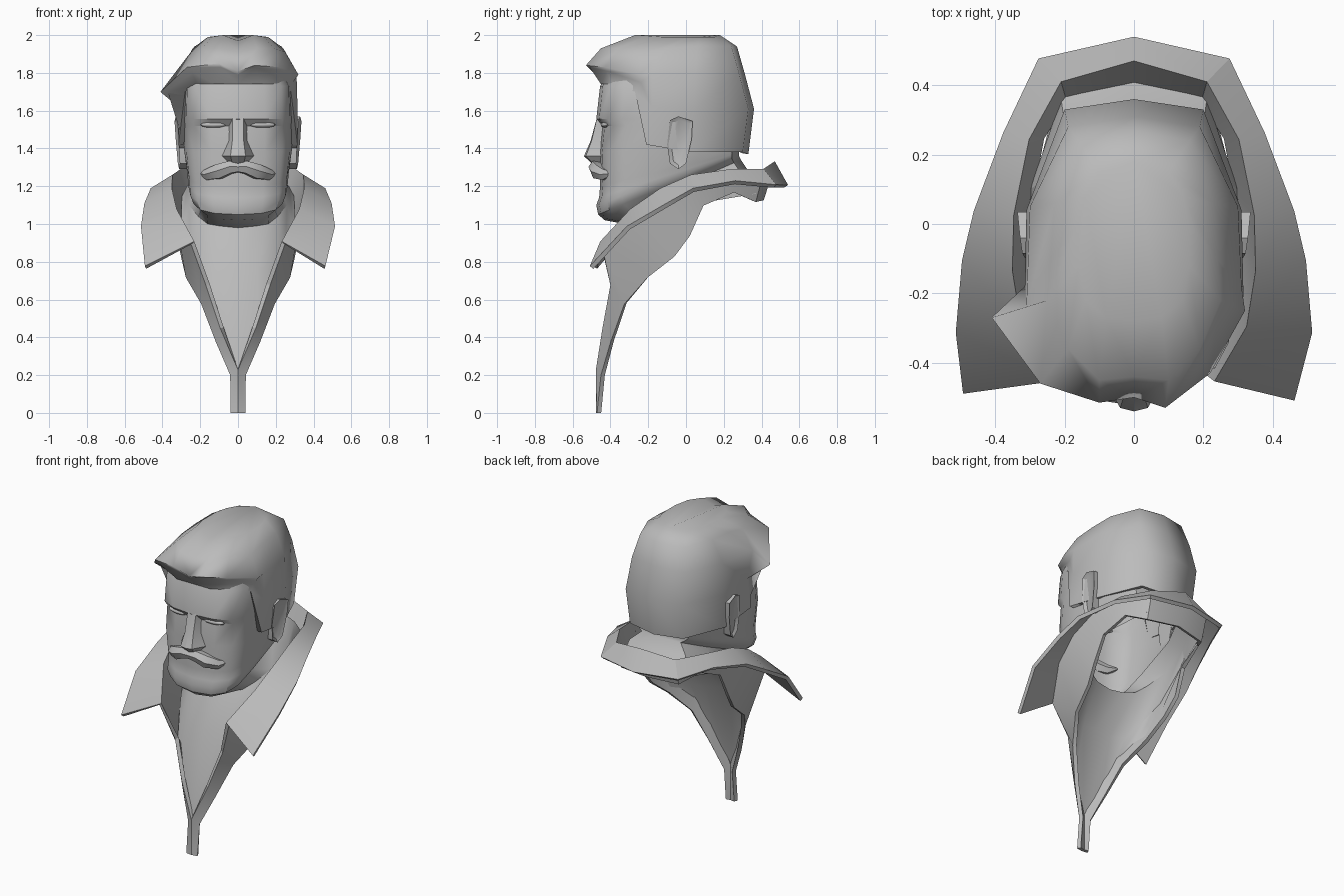
import bpy
import bmesh
import math

cube = bpy.data.objects.get("Cube")
if cube:
    bpy.data.objects.remove(cube, do_unlink=True)

clay = bpy.data.materials.new("clay_grey")
clay.use_nodes = True
GREY = (0.5, 0.5, 0.5, 1)
clay.diffuse_color = GREY
clay.node_tree.nodes["Principled BSDF"].inputs["Base Color"].default_value = GREY


def finish(obj, angle):
    """Give the part its colour and smooth shading with sharp creases."""
    obj.data.materials.append(clay)
    bpy.ops.object.select_all(action="DESELECT")
    obj.select_set(True)
    bpy.context.view_layer.objects.active = obj
    for modifier in list(obj.modifiers):
        bpy.ops.object.modifier_apply(modifier=modifier.name)
    bpy.ops.object.shade_smooth_by_angle(angle=math.radians(angle))


def add_side(bm, rows, sign, cap_last):
    """Skin one half of a part from rows of points."""
    grid = [[bm.verts.new((sign * x, y, z)) for x, y, z in row] for row in rows]
    for low, high in zip(grid, grid[1:]):
        for i in range(len(low) - 1):
            bm.faces.new((low[i], low[i + 1], high[i + 1], high[i]))
    if cap_last:
        bm.faces.new(grid[-1])


def sheet(name, rows, left_over=None, cap_last=False,
          thickness=0, offset=0, angle=30):
    """Symmetric skinned part; left_over replaces the rows on the -x side."""
    bm = bmesh.new()
    add_side(bm, rows, 1, cap_last)
    add_side(bm, left_over or rows, -1, cap_last)
    bmesh.ops.remove_doubles(bm, verts=bm.verts, dist=0.001)
    bmesh.ops.dissolve_degenerate(bm, edges=bm.edges, dist=0.001)
    bmesh.ops.recalc_face_normals(bm, faces=bm.faces)
    mesh = bpy.data.meshes.new(name)
    bm.to_mesh(mesh)
    bm.free()
    obj = bpy.data.objects.new(name, mesh)
    bpy.context.collection.objects.link(obj)
    if thickness:
        solid = obj.modifiers.new("thickness", "SOLIDIFY")
        solid.thickness = thickness
        solid.offset = offset
    finish(obj, angle)
    return obj


# Chest and neck: rows from the open hem up, columns from front to nape
neck = [
    [(0, -.46, .22), (.105, -.415, .42), (.18, -.36, .63), (.23, -.28, .71),
     (.28, -.16, .78), (.3, .07, 1.11), (.22, .37, 1.16), (0, .42, 1.17)],
    [(0, -.35, .77), (.1, -.34, .75), (.19, -.31, .76), (.25, -.23, .85),
     (.3, -.12, .95), (.3, .1, 1.14), (.21, .36, 1.17), (0, .41, 1.18)],
    [(0, -.22, .98), (.1, -.21, .99), (.16, -.18, 1), (.21, -.13, 1.04),
     (.26, -.03, 1.1), (.27, .12, 1.2), (.2, .29, 1.27), (0, .33, 1.28)]]

# Head: one half section scaled for each level, tilted up from chin to nape
section = [(0, 0), (.5, .02), (.82, .08), (.96, .18), (1, .36), (1, .7), (.7, .95), (0, 1)]
levels = [  # front height, front, half width, back, rise towards the nape
    (1.02, -.43, .2, .29, .32), (1.05, -.465, .245, .28, .31),
    (1.1, -.475, .262, .28, .27), (1.14, -.46, .265, .28, .24),
    (1.2, -.455, .268, .28, .18), (1.38, -.46, .285, .28, .03),
    (1.52, -.445, .285, .27, 0), (1.555, -.475, .285, .27, 0),
    (1.73, -.455, .28, .25, 0), (1.9, -.36, .2, .15, 0)]
sheet("head_and_chest",
      neck + [[(u * half, front + v * (back - front), z + rise * v) for u, v in section]
              for z, front, half, back, rise in levels],
      cap_last=True, angle=38)

# Hair: stations from the front parting round to the nape, hairline to crown
stations = [
    [(0, -.45, 1.74), (0, -.48, 1.79), (0, -.5, 1.81), (0, -.44, 1.91), (0, -.28, 1.97)],
    [(.12, -.45, 1.74), (.09, -.51, 1.83), (.09, -.53, 1.84), (.1, -.45, 1.93), (.08, -.27, 2)],
    [(.22, -.39, 1.74), (.21, -.42, 1.81), (.22, -.43, 1.83), (.19, -.36, 1.93), (.14, -.22, 1.99)],
    [(.28, -.27, 1.7), (.29, -.24, 1.75), (.32, -.25, 1.79), (.25, -.22, 1.91), (.16, -.12, 1.99)],
    [(.315, -.21, 1.42), (.315, -.18, 1.62), (.31, -.18, 1.79), (.24, -.1, 1.93), (.16, 0, 1.99)],
    [(.3, .03, 1.38), (.31, .04, 1.6), (.3, .05, 1.8), (.23, .06, 1.94), (.14, .08, 1.99)],
    [(.19, .3, 1.38), (.2, .33, 1.61), (.19, .28, 1.8), (.16, .24, 1.94), (.1, .15, 1.99)],
    [(0, .33, 1.37), (0, .36, 1.61), (0, .31, 1.8), (0, .27, 1.94), (0, .18, 2)]]
swept = [list(column) for column in stations]
swept[1][2] = (.1, -.515, 1.85)
swept[2][1:3] = [(.24, -.45, 1.8), (.27, -.46, 1.83)]
swept[3][1:3] = [(.4, -.26, 1.69), (.41, -.27, 1.7)]
swept[4][2] = (.31, -.235, 1.78)
sheet("hair", list(zip(*stations)), left_over=list(zip(*swept)),
      cap_last=True, thickness=.03, offset=-1, angle=72)

# Nose: ridge centre, ridge edge and base edge
sheet("nose", [
    [(0, -.47, 1.57), (.03, -.47, 1.57), (.05, -.43, 1.57)],
    [(0, -.505, 1.44), (.03, -.5, 1.44), (.055, -.43, 1.44)],
    [(0, -.54, 1.36), (.04, -.53, 1.36), (.085, -.45, 1.36)],
    [(0, -.5, 1.32), (.03, -.49, 1.32), (.06, -.44, 1.33)]], angle=20)

# Moustache: tapered tube, pinched under the nose
curve = bpy.data.curves.new("moustache", "CURVE")
curve.dimensions = "3D"
curve.bevel_depth = .044
curve.bevel_resolution = 1
curve.use_fill_caps = True
half_path = [(.04, -.48, 1.3, .85), (.1, -.465, 1.278, 1),
             (.16, -.43, 1.262, .75), (.2, -.39, 1.268, .15)]
path = [(-x, y, z, r) for x, y, z, r in reversed(half_path)]
path += [(0, -.485, 1.3, .65)] + half_path
spline = curve.splines.new("POLY")
spline.points.add(len(path) - 1)
for point, (x, y, z, radius) in zip(spline.points, path):
    point.co = (x, y, z, 1)
    point.radius = radius
moustache = bpy.data.objects.new("moustache", curve)
bpy.context.collection.objects.link(moustache)
bpy.ops.object.select_all(action="DESELECT")
moustache.select_set(True)
bpy.context.view_layer.objects.active = moustache
bpy.ops.object.convert(target="MESH")
finish(bpy.context.object, 50)

# Closed eyelids
for side, sign in (("left", 1), ("right", -1)):
    bpy.ops.mesh.primitive_uv_sphere_add(segments=8, ring_count=6,
                                         location=(sign * .13, -.43, 1.525))
    lid = bpy.context.object
    lid.name = side + "_eyelid"
    lid.scale = (.07, .022, .016)
    lid.rotation_euler.z = sign * .12
    finish(lid, 50)

# Ears: outline swept outwards, tilted away from the head, with a sunken bowl
outline = [(-.085, 1.55), (-.04, 1.57), (.035, 1.545), (.03, 1.45),
           (0, 1.32), (-.04, 1.29), (-.085, 1.32), (-.1, 1.42)]
for side, sign in (("left", 1), ("right", -1)):
    bm = bmesh.new()
    base = bm.faces.new([bm.verts.new((sign * .27, y, z)) for y, z in outline])
    bm.faces.new([bm.verts.new(v.co) for v in base.verts])
    rim = bmesh.ops.extrude_face_region(bm, geom=[base])["geom"]
    top = [item for item in rim if isinstance(item, bmesh.types.BMFace)][0]
    for vert in top.verts:
        vert.co.x = sign * (.325 + .12 * vert.co.y + .06 * (vert.co.z - 1.43))
    bmesh.ops.inset_region(bm, faces=[top], thickness=.022)
    for vert in top.verts:
        vert.co.x -= sign * .012
    bmesh.ops.remove_doubles(bm, verts=bm.verts, dist=.0005)
    bmesh.ops.recalc_face_normals(bm, faces=bm.faces)
    mesh = bpy.data.meshes.new(side + "_ear")
    bm.to_mesh(mesh)
    bm.free()
    ear = bpy.data.objects.new(side + "_ear", mesh)
    bpy.context.collection.objects.link(ear)
    finish(ear, 30)

# Collar: fold line runs from the nape down the lapels to the bottom tab
fold = [(0, .47, 1.32), (.21, .41, 1.28), (.305, .245, 1.28), (.35, .03, 1.25),
        (.355, -.13, 1.18), (.33, -.29, 1.07), (.24, -.45, .9),
        (.16, -.395, .68), (.085, -.435, .45), (0, -.465, .23), (0, -.465, 0)]
stand_edge = [(0, .4, 1.13), (.2, .36, 1.12), (.27, .25, 1.17), (.3, .09, 1.1),
              (.31, .02, .94), (.29, -.06, .83), (.265, -.2, .72),
              (.185, -.32, .58), (.11, -.39, .38), (.035, -.44, .2), (.035, -.46, 0)]
leaf_edge = [(0, .53, 1.2), (.27, .47, 1.2), (.37, .26, 1.22), (.455, .04, 1.18),
             (.49, -.1, 1.1), (.51, -.305, .98), (.46, -.5, .77)]
# The leaf stops at the collar point, so that station is doubled
last = len(leaf_edge) - 1
leaf_row = leaf_edge + fold[last:]
fold_row = fold[:last + 1] + fold[last:]
stand_row = stand_edge[:last + 1] + stand_edge[last:]
left_leaf = list(leaf_row)
left_leaf[last] = (.49, -.48, .77)
sheet("collar_and_lapels", [leaf_row, fold_row, stand_row],
      left_over=[left_leaf, fold_row, stand_row], thickness=.024)
